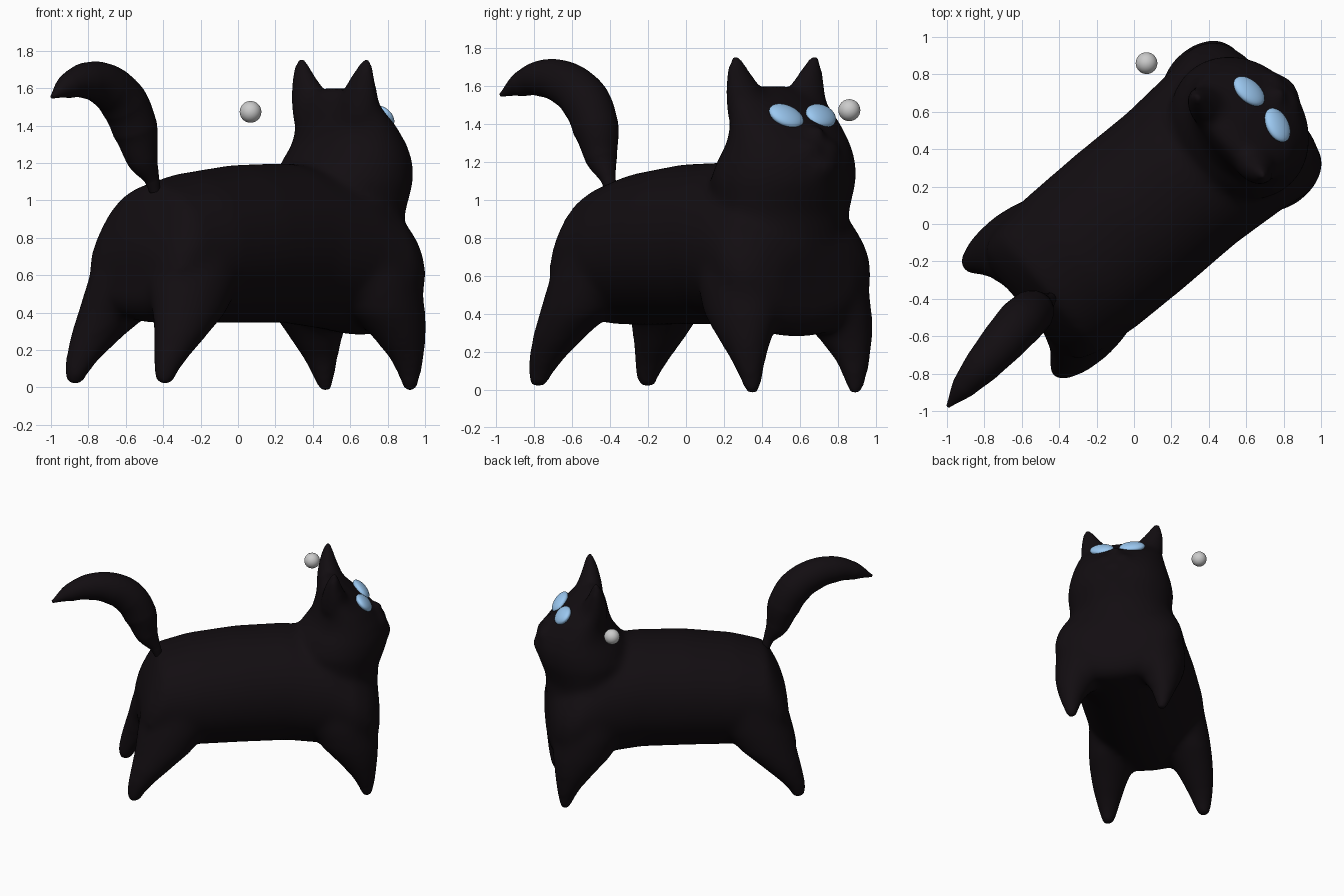
import bpy, bmesh, math
from mathutils import Matrix, Vector

if "Cube" in bpy.data.objects:
    bpy.data.objects.remove(bpy.data.objects["Cube"])

# The animal stands turned 40 degrees: u runs tail to head, v to its left
TURN = math.radians(40)
U = Vector((math.cos(TURN), math.sin(TURN), 0))
V = Vector((-math.sin(TURN), math.cos(TURN), 0))
Z = Vector((0, 0, 1))
MID = 0.03


def place(u, v, z):
    return U * u + V * v + Z * z


def material(name, rgb):
    m = bpy.data.materials.new(name)
    m.diffuse_color = (*rgb, 1)
    m.use_nodes = True
    m.node_tree.nodes["Principled BSDF"].inputs["Base Color"].default_value = m.diffuse_color
    return m


def add_object(name, bm, mat=None):
    me = bpy.data.meshes.new(name)
    bm.to_mesh(me)
    bm.free()
    for p in me.polygons:
        p.use_smooth = True
    ob = bpy.data.objects.new(name, me)
    bpy.context.collection.objects.link(ob)
    if mat:
        me.materials.append(mat)
    return ob


def loft(bm, centres, axes_a, axes_b, power=2.0, n=32):
    """Closed tube through rounded rings given by centre and two half axes."""
    def bend(t):
        return math.copysign(abs(t) ** (2 / power), t)
    rings = []
    for c, a, b in zip(centres, axes_a, axes_b):
        rings.append([bm.verts.new(c + a * bend(math.cos(k * math.tau / n))
                                   + b * bend(math.sin(k * math.tau / n))) for k in range(n)])
    for r, s in zip(rings, rings[1:]):
        for k in range(n):
            bm.faces.new((r[k], r[(k + 1) % n], s[(k + 1) % n], s[k]))
    bm.faces.new(rings[0])
    bm.faces.new(rings[-1])


def limb(bm, rings):
    """Vertical loft from (z, u, v, half u, half v) on both sides."""
    for side in (-1, 1):
        loft(bm, [place(u, MID + side * v, z) for z, u, v, a, b in rings],
             [U * r[3] for r in rings], [V * r[4] for r in rings])


def ellipsoid(bm, centre, a, b, c):
    m = Matrix((a, b, c)).transposed().to_4x4()
    m.translation = centre
    bmesh.ops.create_uvsphere(bm, u_segments=32, v_segments=16, radius=1, matrix=m)


fur = material("dark_fur", (0.006, 0.004, 0.0055))
blue = material("eye_blue", (0.33, 0.58, 0.88))

bm = bmesh.new()

# Trunk: u, bottom, top, half width
trunk = [(-0.74, 0.46, 0.74, 0.30), (-0.70, 0.39, 0.87, 0.385), (-0.65, 0.36, 0.98, 0.41),
         (-0.59, 0.345, 1.08, 0.425), (-0.35, 0.34, 1.145, 0.455), (0, 0.345, 1.19, 0.46),
         (0.35, 0.345, 1.2, 0.455), (0.65, 0.31, 1.16, 0.475), (0.84, 0.28, 1.04, 0.5),
         (0.94, 0.28, 0.94, 0.465), (1.0, 0.32, 0.86, 0.39), (1.035, 0.40, 0.76, 0.27)]
loft(bm, [place(u, MID - 0.005, (lo + hi) / 2) for u, lo, hi, w in trunk],
     [V * t[3] for t in trunk], [Z * (t[2] - t[1]) / 2 for t in trunk], 2.05)

# Neck and head: z, back, front, half width
head = [(0.6, 0.5, 1.03, 0.38), (0.92, 0.46, 1.045, 0.385), (1.1, 0.41, 1.11, 0.41),
        (1.2, 0.46, 1.11, 0.395), (1.3, 0.54, 1.065, 0.365), (1.4, 0.575, 0.985, 0.34),
        (1.5, 0.595, 0.86, 0.32), (1.57, 0.62, 0.77, 0.22), (1.6, 0.65, 0.73, 0.09)]
loft(bm, [place((b + f) / 2, MID, z) for z, b, f, w in head],
     [U * (h[2] - h[1]) / 2 for h in head], [V * h[3] for h in head])

# Front legs, rear legs, ears
limb(bm, [(-0.02, 0.93, 0.353, 0.04, 0.04), (0.05, 0.925, 0.357, 0.058, 0.06),
          (0.15, 0.905, 0.36, 0.092, 0.09), (0.28, 0.855, 0.345, 0.155, 0.14),
          (0.4, 0.80, 0.315, 0.22, 0.19), (0.55, 0.76, 0.265, 0.255, 0.24),
          (0.75, 0.73, 0.22, 0.25, 0.25)])
limb(bm, [(0.015, -0.80, 0.375, 0.045, 0.045), (0.07, -0.795, 0.37, 0.065, 0.062),
          (0.15, -0.755, 0.365, 0.095, 0.088), (0.28, -0.665, 0.345, 0.155, 0.13),
          (0.4, -0.575, 0.31, 0.215, 0.17), (0.55, -0.5, 0.25, 0.265, 0.22),
          (0.75, -0.41, 0.2, 0.29, 0.24)])
limb(bm, [(1.42, 0.72, 0.18, 0.12, 0.13), (1.54, 0.70, 0.2, 0.095, 0.125),
          (1.65, 0.69, 0.24, 0.06, 0.085), (1.765, 0.695, 0.275, 0.024, 0.03)])

# Muzzle, nose and chin
for side in (-1, 1):
    ellipsoid(bm, place(1.04, MID + side * 0.06, 1.26), U * 0.07, V * 0.085, Z * 0.06)
ellipsoid(bm, place(1.02, MID, 1.35), U * 0.065, V * 0.05, Z * 0.05)
ellipsoid(bm, place(1.075, MID, 1.17), U * 0.07, V * 0.10, Z * 0.06)

bmesh.ops.recalc_face_normals(bm, faces=bm.faces)
body = add_object("body", bm, fur)

# Fuse the parts into one soft skin
fuse = body.modifiers.new("fuse", 'REMESH')
fuse.mode = 'VOXEL'
fuse.voxel_size = 0.02
fuse.use_smooth_shade = True
soft = body.modifiers.new("soften", 'SMOOTH')
soft.factor = 0.5
soft.iterations = 28

# Tail: x, y, z, radius
tail_path = [(-0.445, -0.395, 1.05, 0.03), (-0.46, -0.41, 1.11, 0.04), (-0.51, -0.445, 1.22, 0.085),
             (-0.55, -0.475, 1.38, 0.122), (-0.61, -0.53, 1.52, 0.128), (-0.70, -0.63, 1.61, 0.118),
             (-0.81, -0.755, 1.64, 0.098), (-0.91, -0.87, 1.61, 0.066), (-0.995, -0.975, 1.553, 0.01)]
cu = bpy.data.curves.new("tail", 'CURVE')
cu.dimensions = '3D'
cu.bevel_depth = 1
cu.bevel_resolution = 8
cu.use_fill_caps = True
sp = cu.splines.new('BEZIER')
sp.bezier_points.add(len(tail_path) - 1)
for p, (x, y, z, r) in zip(sp.bezier_points, tail_path):
    p.co = (x, y, z)
    p.radius = r
    p.handle_left_type = p.handle_right_type = 'AUTO'
sp.use_smooth = True
cu.materials.append(fur)
bpy.context.collection.objects.link(bpy.data.objects.new("tail", cu))

# Eyes: slanted flat ovals resting on the face
bpy.context.view_layer.update()
skin = body.evaluated_get(bpy.context.evaluated_depsgraph_get())
look = (U * 0.8 + Z * 0.6).normalized()
for side, tilt, label in ((-1, 0.45, "right"), (1, 0.1, "left")):
    target = place(0.925, MID + side * 0.118, 1.44)
    hit, spot, normal, _ = skin.ray_cast(target + look * 0.4, -look)
    if not hit:
        spot, normal = target, look
    n = (look * 1.5 + normal).normalized()
    a = V * side - U * 0.2 + Z * tilt
    a = (a - n * a.dot(n)).normalized()
    b = n.cross(a)
    bm = bmesh.new()
    ellipsoid(bm, spot + n * 0.006, a * 0.1, b * 0.077, n * 0.037)
    bmesh.ops.recalc_face_normals(bm, faces=bm.faces)
    add_object(label + "_eye", bm, blue)

# Floating ball
bm = bmesh.new()
ellipsoid(bm, Vector((0.067, 0.86, 1.473)), Vector((0.058, 0, 0)),
          Vector((0, 0.058, 0)), Vector((0, 0, 0.058)))
add_object("ball", bm)
